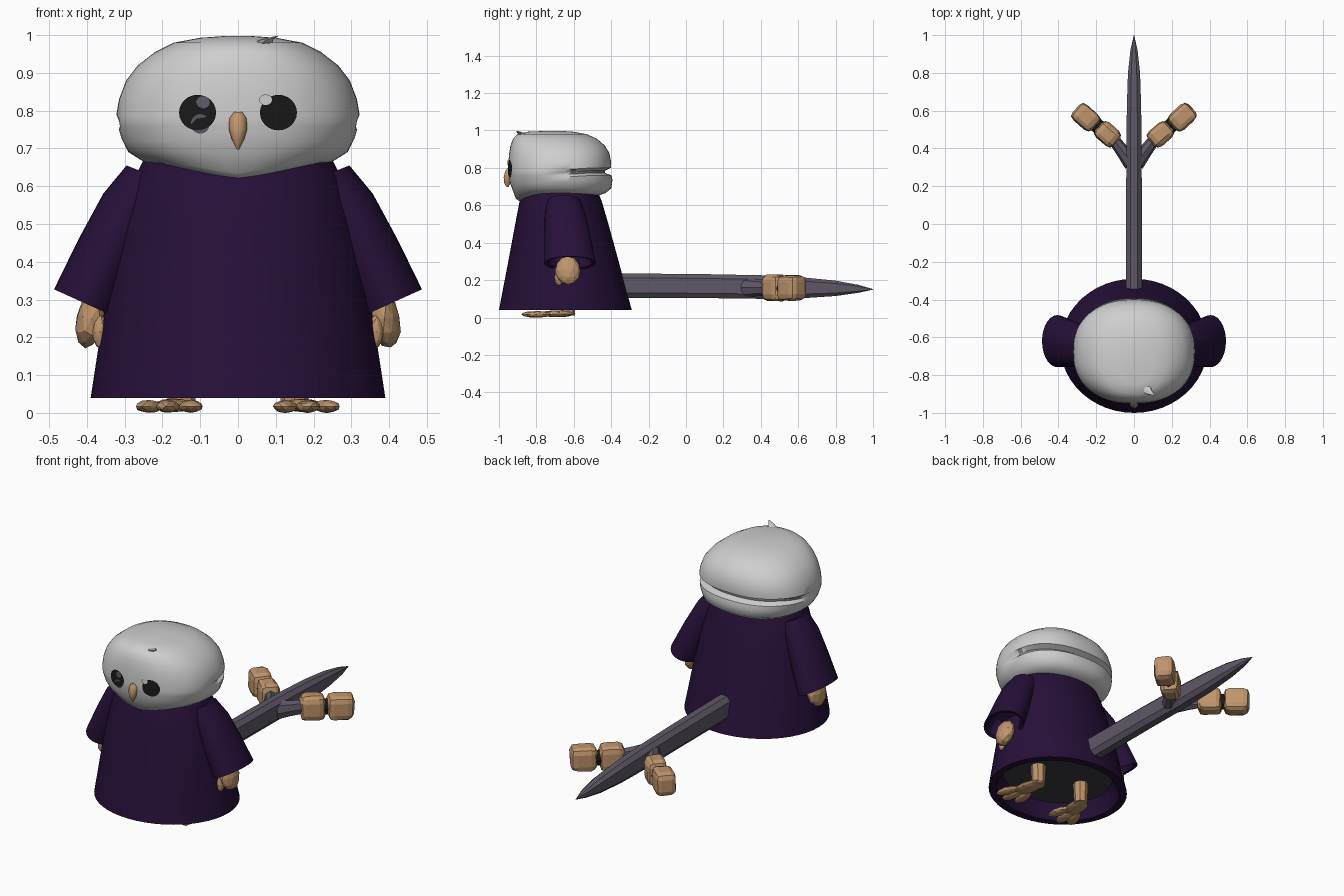
import bpy, bmesh, math, random
from mathutils import Vector, Matrix
from mathutils.bvhtree import BVHTree

random.seed(4)
if "Cube" in bpy.data.objects:
    bpy.data.objects.remove(bpy.data.objects["Cube"])


def material(name, rgb):
    m = bpy.data.materials.new(name)
    m.use_nodes = True
    m.diffuse_color = (*rgb, 1)
    m.node_tree.nodes["Principled BSDF"].inputs["Base Color"].default_value = (*rgb, 1)
    return m


WHITE = material("pale grey feathers", (0.62, 0.62, 0.62))
ROBE = material("dark purple cloth", (0.019, 0.005, 0.04))
STAFF = material("slate wood", (0.115, 0.098, 0.135))
TAN = material("tan skin", (0.52, 0.30, 0.15))
BLACK = material("black", (0.01, 0.01, 0.01))
SHADE = material("dark lining", (0.045, 0.042, 0.052))
CREASE = material("crease grey", (0.22, 0.22, 0.22))


def finish(bm, name, mats, smooth=None):
    bmesh.ops.recalc_face_normals(bm, faces=bm.faces)
    mesh = bpy.data.meshes.new(name)
    bm.to_mesh(mesh)
    bm.free()
    ob = bpy.data.objects.new(name, mesh)
    bpy.context.collection.objects.link(ob)
    for m in mats:
        mesh.materials.append(m)
    if smooth:
        bpy.context.view_layer.objects.active = ob
        ob.select_set(True)
        bpy.ops.object.shade_smooth_by_angle(angle=math.radians(smooth))
        ob.select_set(False)
    return ob


def loft(rings, caps=(True, True)):
    """Skin a list of point rings into a bmesh."""
    bm = bmesh.new()
    loops = [[bm.verts.new(p) for p in r] for r in rings]
    n = len(loops[0])
    for a, b in zip(loops, loops[1:]):
        for i in range(n):
            j = (i + 1) % n
            bm.faces.new((a[i], a[j], b[j], b[i]))
    if caps[0]:
        bm.faces.new(loops[0])
    if caps[1]:
        bm.faces.new(loops[-1])
    return bm


def oval(z, rx, front, back, n=48, power=1.0):
    out = []
    for i in range(n):
        a = math.tau * i / n
        c, s = math.cos(a), math.sin(a)
        x = math.copysign(abs(c) ** power, c)
        y = math.copysign(abs(s) ** power, s)
        out.append(Vector((rx * x, (front + back) / 2 + (back - front) / 2 * y, z)))
    return out


def ring(centre, u, v, n):
    c, u, v = Vector(centre), Vector(u), Vector(v)
    return [c + u * math.cos(math.tau * i / n) + v * math.sin(math.tau * i / n) for i in range(n)]


def lump(name, centre, size, mat, turn=0.0, tilt=0.0, jitter=0.0, detail=2, smooth=None):
    bm = bmesh.new()
    bmesh.ops.create_icosphere(bm, subdivisions=detail, radius=1)
    for v in bm.verts:
        v.co *= 1 + random.uniform(-jitter, jitter)
    m = Matrix.Translation(centre) @ Matrix.Rotation(turn, 4, "Z") @ Matrix.Rotation(tilt, 4, "Y")
    bm.transform(m @ Matrix.Diagonal((*size, 1)))
    return finish(bm, name, [mat], smooth)


# Robe: flared outer wall, rolled hem, shallow hollow underneath
bm = loft([
    oval(0.67, 0.25, -0.87, -0.47), oval(0.62, 0.275, -0.89, -0.45),
    oval(0.50, 0.31, -0.913, -0.415), oval(0.30, 0.35, -0.95, -0.36),
    oval(0.04, 0.39, -1.0, -0.29), oval(0.04, 0.35, -0.955, -0.335),
    oval(0.13, 0.31, -0.92, -0.37)])
for f in bm.faces:
    if len(f.verts) > 4 and f.calc_center_median().z < 0.3:
        f.material_index = 1
finish(bm, "robe", [ROBE, SHADE], 40)

# Head: squarish lofted rings with a neck roll and a groove round the back
profile = [(0.64, 0.10, -0.87, -0.56), (0.655, 0.20, -0.895, -0.46), (0.665, 0.25, -0.91, -0.43),
           (0.69, 0.29, -0.93, -0.40), (0.72, 0.308, -0.942, -0.393), (0.745, 0.315, -0.946, -0.398),
           (0.758, 0.318, -0.948, -0.41), (0.77, 0.32, -0.95, -0.41), (0.785, 0.322, -0.95, -0.402),
           (0.83, 0.315, -0.95, -0.40), (0.88, 0.296, -0.945, -0.41), (0.92, 0.265, -0.938, -0.435),
           (0.955, 0.22, -0.925, -0.475), (0.98, 0.17, -0.90, -0.53), (0.993, 0.10, -0.85, -0.6),
           (0.998, 0.03, -0.74, -0.67)]
rings = []
for z, rx, front, back in profile:
    r = oval(z, rx, front, back, 64, 0.87)
    for p in r:
        rear = min(1, max(0, (p.y + 0.75) / 0.25))
        if 0.75 < z < 0.78:
            mid = Vector((0, -0.67, p.z))
            p.xy = mid.xy + (p.xy - mid.xy) * (1 - 0.09 * rear)
        if 0.70 < z < 0.82:
            p.z += 0.015 * rear
        if z < 0.68 and p.y < -0.8:
            p.z -= 0.03 * max(0, 1 - abs(p.x) / 0.2)
    rings.append(r)
bm = loft(rings)
for f in bm.faces:
    c = f.calc_center_median()
    if c.y > -0.62 and 0.77 < c.z < 0.788 and len(f.verts) == 4:
        f.material_index = 1
bm.normal_update()
surface = BVHTree.FromBMesh(bm)
finish(bm, "head", [WHITE, CREASE], 50)


def face_disc(name, x, z, rx, rz, lift, mat):
    """Thin patch laid on the front of the head."""
    bm = bmesh.new()
    bmesh.ops.create_circle(bm, cap_ends=True, segments=24, radius=1)
    bmesh.ops.inset_region(bm, faces=bm.faces[:], thickness=0.5)
    for v in bm.verts:
        px, pz = x + v.co.x * rx, z + v.co.y * rz
        hit = surface.ray_cast(Vector((px, -2, pz)), Vector((0, 1, 0)))[0]
        v.co = (px, hit.y - lift, pz)
    finish(bm, name, [mat])


# Eyes with soft rims and glints
face_disc("right_eye_rim", -0.10, 0.765, 0.025, 0.026, 0.003, STAFF)
for side, sx in (("left", 1), ("right", -1)):
    face_disc(side + "_eye", sx * 0.107, 0.795, 0.049, 0.047, 0.005, BLACK)
face_disc("left_eye_glint", 0.073, 0.829, 0.017, 0.014, 0.007, WHITE)
face_disc("right_eye_glint", -0.093, 0.822, 0.018, 0.016, 0.007, STAFF)

# Beak: tapered hook pointing down
bm = loft([ring((0, y, z), (w, 0, 0), (0, d, 0), 10) for z, y, w, d in (
    (0.797, -0.945, 0.012, 0.012), (0.78, -0.948, 0.023, 0.02), (0.75, -0.952, 0.024, 0.024),
    (0.72, -0.955, 0.015, 0.018), (0.697, -0.955, 0.003, 0.005))])
finish(bm, "beak", [TAN], 40)

# Feather tuft on the crown
bm = loft([ring(c, (r, 0, 0), (0, r, 0), 8) for c, r in (
    ((0.06, -0.86, 0.975), 0.03), ((0.075, -0.885, 0.988), 0.018), ((0.105, -0.905, 0.998), 0.003))])
finish(bm, "crown_tuft", [WHITE], 40)

for side, s in (("left", 1), ("right", -1)):
    # Sleeve: open bell from shoulder to a tilted cuff
    steps = [((0.22, -0.655, 0.625), (0.075, 0, 0.03), 0.09),
             ((0.285, -0.645, 0.545), (0.072, 0, 0.035), 0.11),
             ((0.345, -0.632, 0.42), (0.077, 0, 0.04), 0.125),
             ((0.405, -0.62, 0.29), (0.082, 0, 0.037), 0.138),
             ((0.403, -0.62, 0.295), (0.068, 0, 0.03), 0.12),
             ((0.36, -0.63, 0.39), (0.05, 0, 0.025), 0.09)]
    bm = loft([ring((s * c[0], c[1], c[2]), (s * u[0], 0, u[2]), (0, d, 0), 28) for c, u, d in steps])
    finish(bm, side + "_sleeve", [ROBE], 40)

    # Hand: rounded mitt with a thumb
    lump(side + "_hand", (s * 0.388, -0.63, 0.25), (0.04, 0.068, 0.08), TAN, tilt=-s * 0.2, jitter=0.04)
    lump(side + "_thumb", (s * 0.365, -0.68, 0.215), (0.02, 0.024, 0.045), TAN, jitter=0.04)

    # Leg and splayed foot
    bm = loft([ring((s * 0.15, -0.63, z), (r, 0, 0), (0, r, 0), 8) for z, r in ((0.01, 0.036), (0.14, 0.042))])
    finish(bm, side + "_leg", [TAN])
    lump(side + "_foot", (s * 0.17, -0.69, 0.02), (0.052, 0.10, 0.018), TAN, turn=s * 0.2, jitter=0.03)
    for i, (x, y) in enumerate(((0.125, -0.79), (0.185, -0.81), (0.235, -0.79))):
        lump(f"{side}_toe_{i + 1}", (s * x, y, 0.017), (0.031, 0.07, 0.017), TAN,
             turn=s * (x - 0.16) * 4, jitter=0.04)

    # Fork of the staff with two chunky knobs and a dark band
    along = Vector((s * 0.6, 0.8, 0))
    across = Vector((s * 0.8, -0.6, 0))
    bm = loft([ring(c, across * w, (0, 0, h), 8) for c, w, h in (
        ((s * 0.01, 0.32, 0.16), 0.045, 0.055), ((s * 0.06, 0.385, 0.16), 0.036, 0.045),
        ((s * 0.11, 0.45, 0.16), 0.03, 0.04))])
    finish(bm, side + "_fork", [STAFF], 30)
    for part, x, y, size in (("inner", 0.14, 0.475, (0.052, 0.065, 0.07)),
                             ("outer", 0.255, 0.565, (0.055, 0.07, 0.068))):
        bm = bmesh.new()
        bmesh.ops.create_cube(bm, size=2)
        bmesh.ops.bevel(bm, geom=bm.edges[:], offset=0.5, segments=2, profile=0.5, affect="EDGES")
        for v in bm.verts:
            v.co *= 1 + random.uniform(-0.04, 0.04)
        bm.transform(Matrix.Translation((s * x, y, 0.158)) @ Matrix.Rotation(-s * 0.85, 4, "Z")
                     @ Matrix.Diagonal((*size, 1)))
        finish(bm, f"{side}_{part}_knob", [TAN])
    bm = loft([ring((s * x, y, 0.155), across * 0.04, (0, 0, 0.045), 8)
               for x, y in ((0.17, 0.50), (0.225, 0.545))])
    finish(bm, side + "_knob_band", [BLACK])

# Staff: faceted beam trailing behind, ending in a point
rings = []
for y, w, top, low in ((-0.36, 0.043, 0.236, 0.104), (0.1, 0.042, 0.232, 0.104), (0.4, 0.04, 0.226, 0.100),
                       (0.62, 0.038, 0.215, 0.103), (0.8, 0.032, 0.197, 0.115),
                       (0.92, 0.019, 0.175, 0.132), (1.0, 0.001, 0.152, 0.149)):
    h = top - low
    rings.append([Vector((x * w, y, low + k * h)) for x, k in (
        (0.5, 0), (1, 0.2), (1, 0.82), (0.45, 1), (-0.45, 1), (-1, 0.82), (-1, 0.2), (-0.5, 0))])
finish(loft(rings), "staff", [STAFF])
